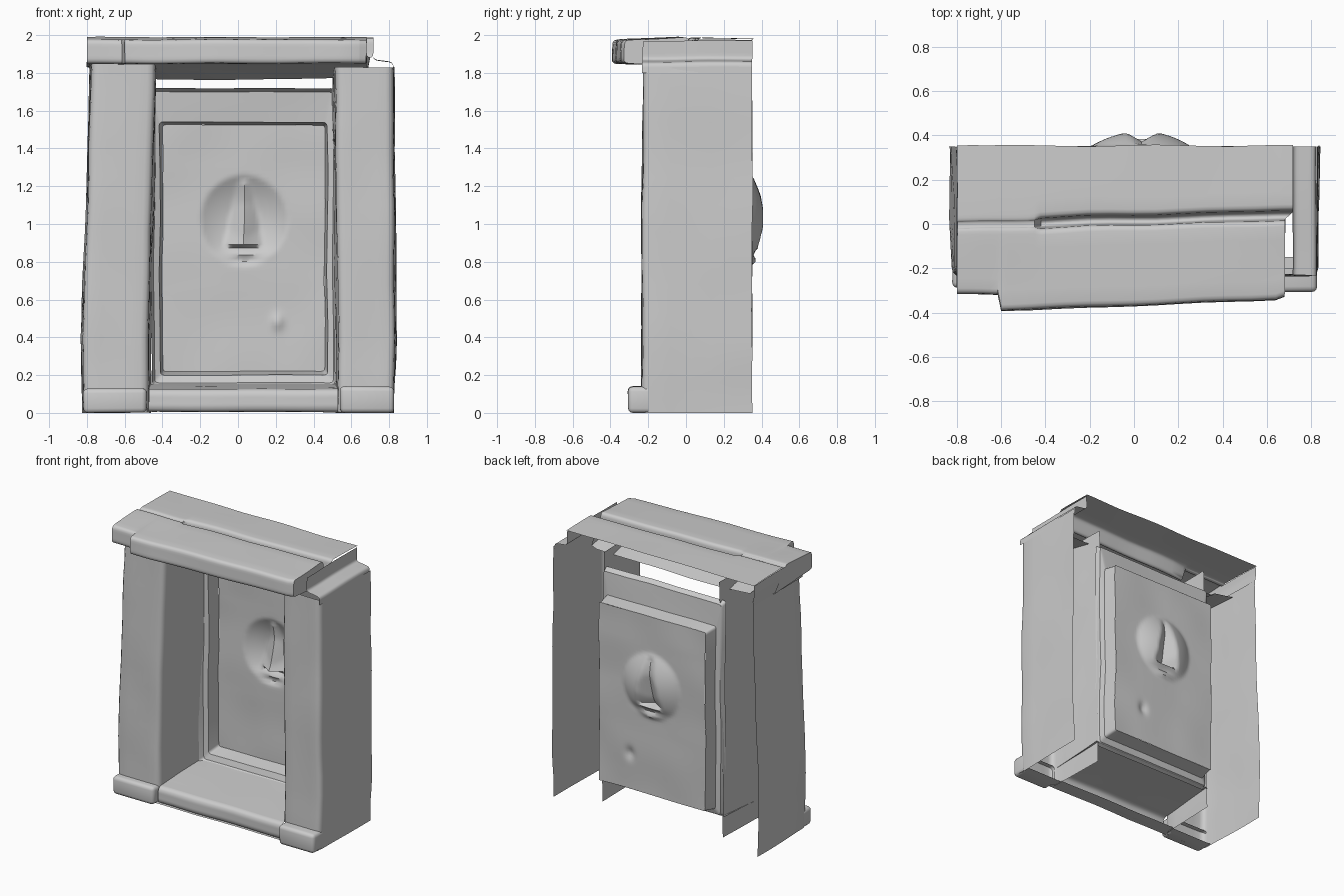
import bpy, bmesh, math
from mathutils import Vector, noise

if "Cube" in bpy.data.objects:
    bpy.data.objects.remove(bpy.data.objects["Cube"])


def rounded(pts, r, n=5, closed=False):
    """Polyline with softened corners and evenly subdivided straight runs."""
    P = [Vector(p) for p in pts]
    N = len(P)
    corners = []
    for i, p in enumerate(P):
        if not closed and i in (0, N - 1):
            corners.append([p] * 4)
            continue
        a, b = P[i - 1] - p, P[(i + 1) % N] - p
        s = p + a.normalized() * min(r, a.length * 0.45)
        e = p + b.normalized() * min(r, b.length * 0.45)
        corners.append([s * (1 - t) ** 2 + p * 2 * t * (1 - t) + e * t * t
                        for t in (0, 0.33, 0.67, 1)])
    out = []
    for i, c in enumerate(corners):
        out += c
        if closed or i < N - 1:
            nxt = corners[(i + 1) % N][0]
            out += [c[-1].lerp(nxt, k / n) for k in range(1, n)]
    return out


def finish(name, bm, wobble=0.008):
    bmesh.ops.remove_doubles(bm, verts=bm.verts, dist=1e-5)
    for v in bm.verts:
        d = noise.noise_vector(v.co * 3.1) * wobble
        v.co += Vector((d.x, d.y, d.z * 0.6))
        v.co.z = max(v.co.z, 0)
    bmesh.ops.recalc_face_normals(bm, faces=bm.faces)
    me = bpy.data.meshes.new(name)
    bm.to_mesh(me)
    bm.free()
    ob = bpy.data.objects.new(name, me)
    bpy.context.collection.objects.link(ob)
    bpy.ops.object.select_all(action='DESELECT')
    ob.select_set(True)
    bpy.context.view_layer.objects.active = ob
    bpy.ops.object.shade_smooth_by_angle(angle=math.radians(40))
    return ob


def loft(name, sections, r=0.03, steps=5, closed=False, caps=None):
    """Skin a run of same-length profiles; caps = points (original) in end faces."""
    bm = bmesh.new()
    rows = [rounded(s, r, closed=closed) for s in sections]
    dense = []
    for a, b in zip(rows, rows[1:]):
        dense += [[p.lerp(q, k / steps) for p, q in zip(a, b)] for k in range(steps)]
    dense.append(rows[-1])
    V = [[bm.verts.new(p) for p in row] for row in dense]
    m = len(V[0])
    for a, b in zip(V, V[1:]):
        for i in range(m if closed else m - 1):
            j = (i + 1) % m
            bm.faces.new((a[i], a[j], b[j], b[i]))
    if caps:
        for row in (V[0], V[-1]):
            bm.faces.new([row[i] for i in range(caps * 8)])
    return finish(name, bm)


# Hollow pillars: outer wall, front face and inner reveal, open at the back
def pillar(name, levels):
    secs = []
    for z, xo, xi, yf in levels:
        s = 1 if xo > 0 else -1
        secs.append([(xo + 0.01 * s, 0.35, z), (xo, yf, z), (xi, yf, z), (xi - 0.015 * s, 0.23, z)])
    loft(name, secs, 0.04)


pillar("right_pillar", [(0.0, 0.82, 0.53, -0.235), (0.4, 0.83, 0.53, -0.235),
                        (1.1, 0.825, 0.525, -0.235), (1.83, 0.82, 0.515, -0.225)])
pillar("left_pillar", [(0.0, -0.815, -0.48, -0.235), (0.4, -0.825, -0.475, -0.235),
                       (1.1, -0.795, -0.46, -0.235), (1.86, -0.775, -0.44, -0.225)])

# Side shoulders joining the pillar tops to the lintel
loft("right_shoulder", [[(0.825, y, 1.80), (0.82, y, 1.855), (0.715, y, 1.87), (0.715, y, 1.97)]
                        for y in (-0.23, 0.06, 0.35)], 0.02)
loft("left_shoulder", [[(-0.785, y, 1.82), (-0.79, y, 1.87), (-0.80, y, 1.92), (-0.795, y, 1.975)]
                       for y in (-0.23, 0.06, 0.35)], 0.02)


# Lintel: front beam, groove and rear slab in one profile, swept along x
def lintel_section(x, xback, front, groove, low):
    zg, w = (1.88, 0.025) if groove else (1.975, 0.02)
    yc = 0.005 + 0.03 * (x + 0.45)
    return [(x, 0.12, low), (x, -0.2, 1.845), (x, front, 1.85), (x, front + 0.005, 1.975),
            (x, yc - w, 1.99), (x, yc - w * 0.6, zg), (xback, yc + w * 0.6, zg),
            (xback, yc + w, 1.985), (xback, 0.355, 1.98)]


loft("lintel", [lintel_section(-0.80, -0.80, -0.32, False, 1.83),
                lintel_section(-0.615, -0.615, -0.325, False, 1.80),
                lintel_section(-0.60, -0.60, -0.398, False, 1.78),
                lintel_section(-0.45, -0.45, -0.39, False, 1.77),
                lintel_section(-0.42, -0.42, -0.388, True, 1.765),
                lintel_section(0.1, 0.1, -0.365, True, 1.765),
                lintel_section(0.64, 0.66, -0.345, True, 1.775),
                lintel_section(0.68, 0.715, -0.33, True, 1.79)], 0.025, caps=6)

# Sill: short underside, rounded front and floor of the niche
loft("sill", [[(x, -0.14, 0.005), (x, -0.25, 0.005), (x, -0.25, 0.125), (x, -0.17, 0.13), (x, 0.23, 0.155)]
              for x in (-0.475, 0.03, 0.53)], 0.035)
loft("base_edge", [[(x, -0.15, 0.005), (x, -0.25, 0.005)] for x in (-0.81, 0.0, 0.82)])


# Feet at the front of each pillar
def foot(name, x0, x1, y0, h):
    bm = bmesh.new()
    bmesh.ops.create_cube(bm, size=1)
    for v in bm.verts:
        v.co = Vector(((x0 + x1) / 2 + v.co.x * (x1 - x0),
                       (y0 - 0.2) / 2 + v.co.y * (-0.2 - y0), h / 2 + v.co.z * h))
    bmesh.ops.delete(bm, geom=[f for f in bm.faces if f.calc_center_median().y > -0.201], context='FACES')
    bmesh.ops.bevel(bm, geom=[e for e in bm.edges if not e.is_boundary], offset=0.025,
                    segments=3, profile=0.5, affect='EDGES')
    finish(name, bm)


foot("right_foot", 0.54, 0.825, -0.305, 0.14)
foot("left_foot", -0.82, -0.485, -0.29, 0.13)


# Stepped border of the niche back
def ring(x0, x1, z0, z1, y):
    return [(x0, y, z0), (x1, y, z0), (x1, y, z1), (x0, y, z1)]


loft("niche_border", [ring(-0.46, 0.515, 0.145, 1.72, 0.20), ring(-0.445, 0.505, 0.16, 1.70, 0.235),
                      ring(-0.415, 0.475, 0.20, 1.54, 0.25), ring(-0.40, 0.46, 0.22, 1.525, 0.348)],
     0.02, steps=3, closed=True)


# Carved back panel: hollow oval holding a nose and lips
def relief(x, z):
    def g(cx, cz, sx, sz):
        return math.exp(-((x - cx) / sx) ** 2 - ((z - cz) / sz) ** 2)
    oval = max(0, 1 - ((x - 0.03) / 0.23) ** 2 - ((z - 1.02) / 0.24) ** 2)
    y = 0.06 * min(1, oval * 1.15)
    if 0.88 < z < 1.22:
        t = (1.22 - z) / 0.34
        y -= (0.015 + 0.07 * t) * max(0, 1 - abs(x - 0.03) / (0.035 + 0.07 * t))
    y -= 0.025 * g(0.04, 0.845, 0.09, 0.025)
    y += 0.012 * g(0.04, 0.805, 0.07, 0.02)
    y -= 0.02 * g(0.21, 0.48, 0.03, 0.04)
    edge = min(x + 0.40, 0.46 - x, z - 0.22, 1.525 - z)
    return 0.348 + y * min(1, edge / 0.05)


bm = bmesh.new()
NX, NZ = 50, 72
grid = []
for j in range(NZ + 1):
    z = 0.22 + 1.305 * j / NZ
    xs = [-0.40 + 0.86 * i / NX for i in range(NX + 1)]
    grid.append([bm.verts.new((x, relief(x, z), z)) for x in xs])
for a, b in zip(grid, grid[1:]):
    for i in range(NX):
        bm.faces.new((a[i], a[i + 1], b[i + 1], b[i]))
finish("back_panel", bm)
